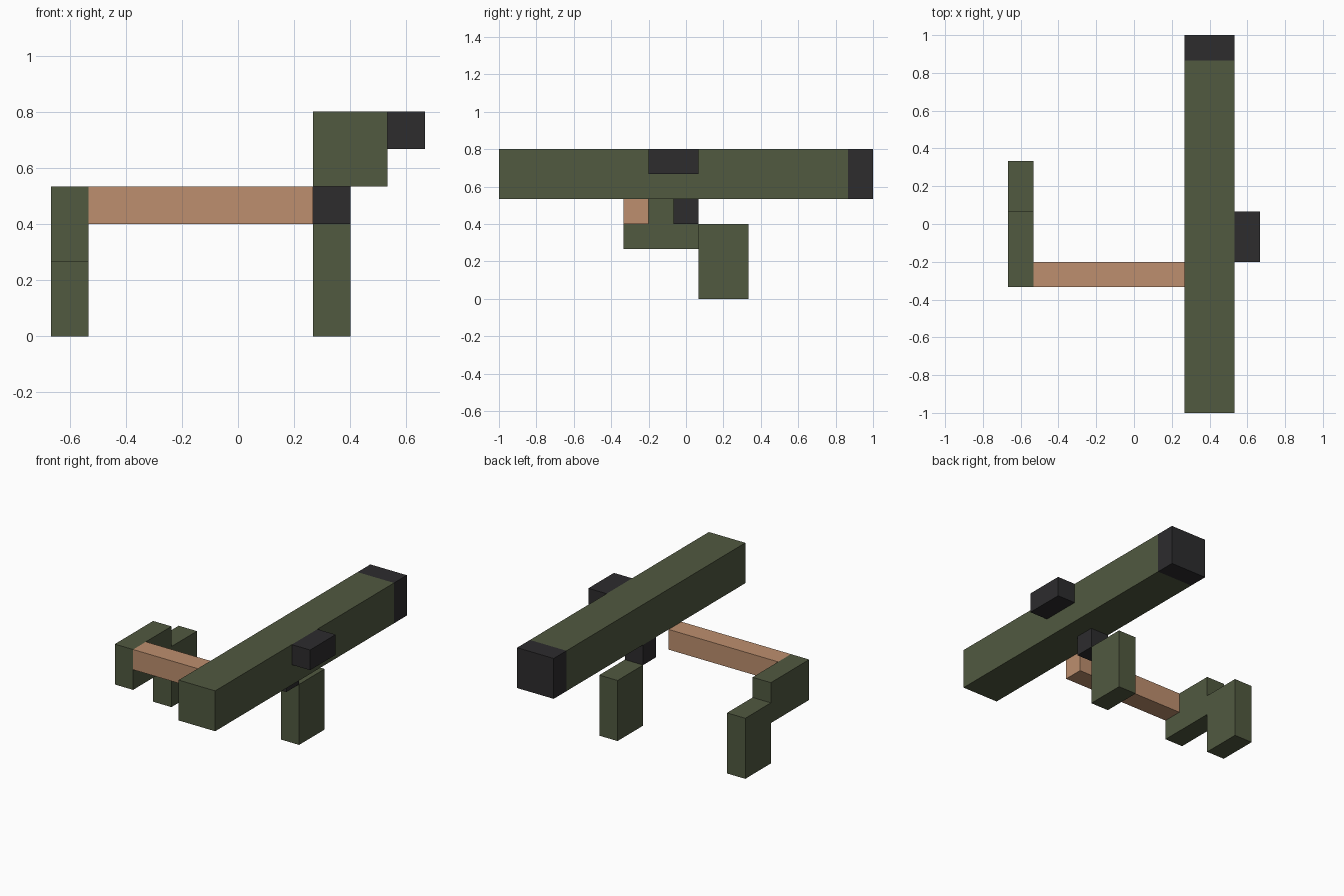
import bpy

if "Cube" in bpy.data.objects:
    bpy.data.objects.remove(bpy.data.objects["Cube"])

U = 2 / 15  # block size; the model sits on this grid


def material(name, rgb):
    m = bpy.data.materials.new(name)
    m.diffuse_color = (*rgb, 1)
    m.use_nodes = True
    m.node_tree.nodes["Principled BSDF"].inputs["Base Color"].default_value = m.diffuse_color
    return m


olive = material("olive_green", (0.082, 0.100, 0.051))
black = material("charcoal", (0.026, 0.025, 0.027))
skin = material("tan", (0.509, 0.275, 0.156))


def block(name, mat, x, y, z):
    """Box from (min, max) block ranges on each axis."""
    bpy.ops.mesh.primitive_cube_add(
        size=1, location=[(a + b) / 2 * U for a, b in (x, y, z)])
    ob = bpy.context.object
    ob.name = name
    ob.scale = [(b - a) * U for a, b in (x, y, z)]
    bpy.ops.object.transform_apply(location=False, rotation=False, scale=True)
    ob.data.materials.append(mat)
    return ob


# Long tube with dark rear cap and side sight
block("tube", olive, (2, 4), (-7.5, 6.5), (4, 6))
block("tube_end_cap", black, (2, 4), (6.5, 7.5), (4, 6))
block("side_sight", black, (4, 5), (-1.5, 0.5), (5, 6))

# Grip under the tube and the crossbar
block("grip", black, (2, 3), (-0.5, 0.5), (3, 4))
block("crossbar", skin, (-4, 2), (-2.5, -1.5), (3, 4))

# Left arm block and the pair of legs
block("left_arm", olive, (-5, -4), (-2.5, 0.5), (2, 4))
for name, x in (("left_leg", -5), ("right_leg", 2)):
    block(name, olive, (x, x + 1), (0.5, 2.5), (0, 3))
